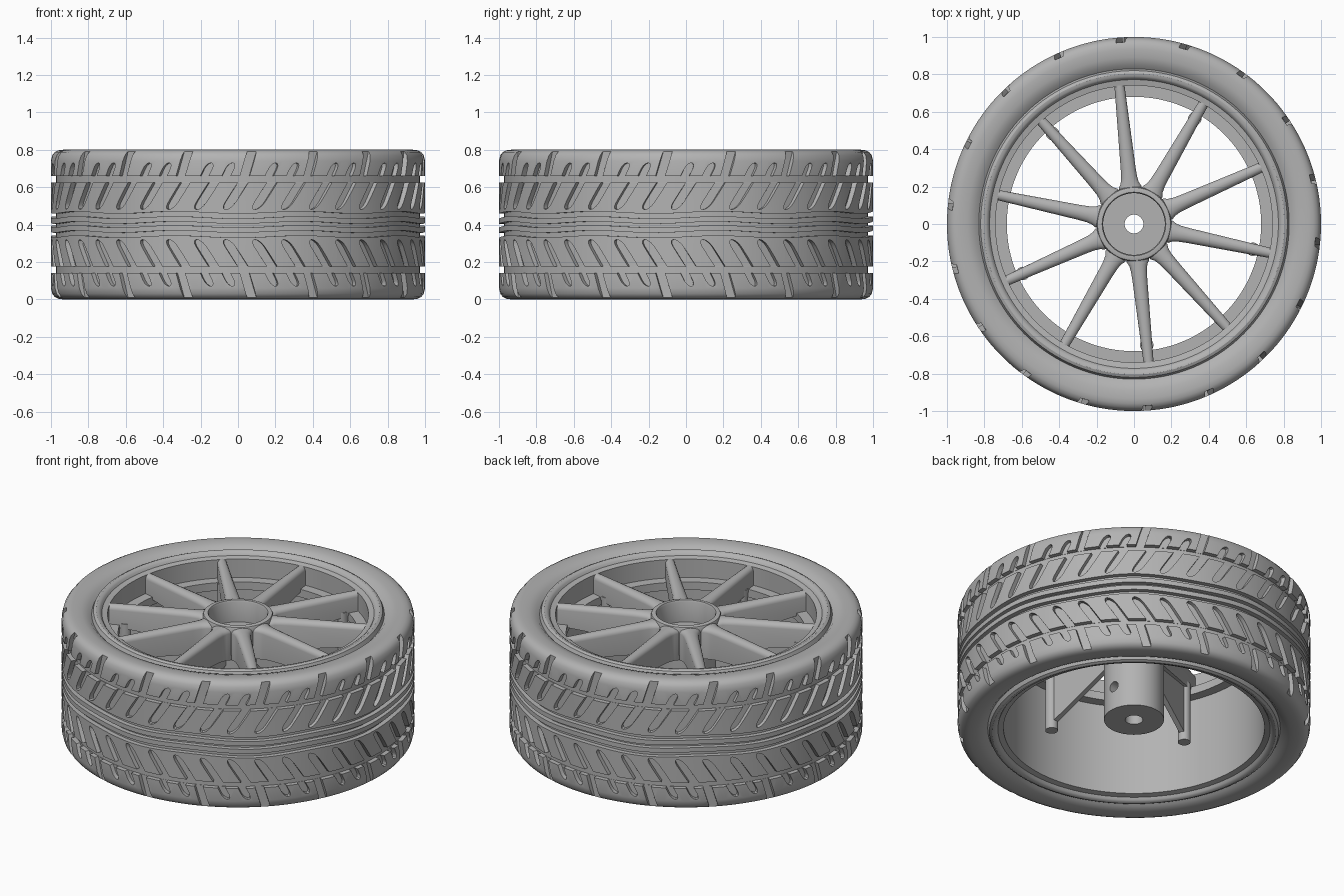
import bpy, bmesh
from math import sin, cos, pi, radians, exp

if "Cube" in bpy.data.objects:
    bpy.data.objects.remove(bpy.data.objects["Cube"])

HEIGHT = 0.8
MID = HEIGHT / 2

grey = bpy.data.materials.new("plain grey")
grey.use_nodes = True
COLOUR = (0.45, 0.45, 0.45, 1)
grey.diffuse_color = COLOUR
for node in grey.node_tree.nodes:
    if node.type == 'BSDF_PRINCIPLED':
        node.inputs["Base Color"].default_value = COLOUR
        node.inputs["Roughness"].default_value = 0.6


def finish(name, bm):
    bmesh.ops.recalc_face_normals(bm, faces=bm.faces)
    mesh = bpy.data.meshes.new(name)
    bm.to_mesh(mesh)
    bm.free()
    mesh.materials.append(grey)
    ob = bpy.data.objects.new(name, mesh)
    bpy.context.collection.objects.link(ob)
    return ob


def select(ob):
    bpy.ops.object.select_all(action='DESELECT')
    ob.select_set(True)
    bpy.context.view_layer.objects.active = ob


def smooth(ob):
    select(ob)
    bpy.ops.object.shade_smooth_by_angle(angle=radians(32))


def cut(ob, cutter):
    cutter.hide_render = True
    select(ob)
    mod = ob.modifiers.new("cut", 'BOOLEAN')
    mod.operation = 'DIFFERENCE'
    mod.solver = 'EXACT'
    mod.object = cutter
    bpy.ops.object.modifier_apply(modifier=mod.name)
    bpy.data.objects.remove(cutter)


def bridge(bm, loops, closed):
    """Skin a list of equal vertex rings; cap the ends unless closed."""
    count = len(loops)
    n = len(loops[0])
    for i in range(count if closed else count - 1):
        a, b = loops[i], loops[(i + 1) % count]
        for j in range(n):
            k = (j + 1) % n
            bm.faces.new((a[j], a[k], b[k], b[j]))
    if not closed:
        bm.faces.new(loops[0])
        bm.faces.new(loops[-1])


def lathe(name, profile, segments, wave=0.0):
    """Spin a closed (radius, height) profile; wave ripples the middle."""
    bm = bmesh.new()
    loops = []
    for i in range(segments):
        a = 2 * pi * i / segments
        ring = []
        for r, z in profile:
            dz = wave * sin(9 * a) if abs(z - MID) < 0.08 else 0
            ring.append(bm.verts.new((r * cos(a), r * sin(a), z + dz)))
        loops.append(ring)
    bridge(bm, loops, True)
    return finish(name, bm)


def mirrored(half):
    """Top half of a profile, followed by its mirror image below."""
    return half + [(r, HEIGHT - z) for r, z in reversed(half)]


def add_slot(bm, angle, z0, z1, width, lean, round_low, round_high, flip):
    """Slanted tread slot, as a prism sunk into the tread."""
    h = width / 2
    cap = width * 0.7
    outline = []
    for z, sign, is_round in ((z0, -1, round_low), (z1, 1, round_high)):
        if is_round:
            for i in range(7):
                t = pi * i / 6
                outline.append((sign * h * cos(t), z - sign * cap * (1 - sin(t))))
        else:
            outline += [(sign * h, z), (-sign * h, z)]
    loops = []
    for r in (0.974, 1.04):
        ring = []
        for s, z in outline:
            a = angle + s + lean * (z - z1)
            ring.append(bm.verts.new((r * cos(a), r * sin(a), HEIGHT - z if flip else z)))
        loops.append(ring)
    bridge(bm, loops, False)


# Tyre with ring grooves turned into its profile
FLOOR = 0.972
tyre_half = [(0.79, 0.74), (0.83, 0.765), (0.85, 0.785), (0.89, 0.797), (0.935, 0.8),
             (0.96, 0.797), (0.98, 0.787), (0.993, 0.77), (1, 0.74)]
for top, bottom in ((0.66, 0.624), (0.464, 0.438)):
    tyre_half += [(1, top), (FLOOR, top), (FLOOR, bottom), (1, bottom)]
tyre_half += [(1, 0.41), (FLOOR, 0.41)]
tyre = lathe("tyre", mirrored(tyre_half), 180, wave=0.006)

# Tread slots on both halves
bm = bmesh.new()
for flip in (False, True):
    for k in range(54):
        angle = radians(-85 + k * 20 / 3)
        if k % 3 == 0:
            add_slot(bm, angle, 0.645, 0.83, 0.05, 0.3, False, False, flip)
        else:
            add_slot(bm, angle, 0.645, 0.73, 0.045, 0.5, False, True, flip)
    for k in range(40):
        add_slot(bm, radians(-88 + k * 9), 0.48, 0.636, 0.055, 0.65, True, False, flip)
cut(tyre, finish("tread_cutter", bm))
smooth(tyre)

# Rim barrel with rolled lips and an inner shelf under the spokes
lip = [(0.74, 0.765), (0.772, 0.772), (0.78, 0.785), (0.79, 0.793),
       (0.805, 0.795), (0.82, 0.788), (0.83, 0.765), (0.8, 0.73)]
shelf = [(0.74, 0.6), (0.68, 0.6), (0.68, 0.65), (0.74, 0.65)]
smooth(lathe("rim", mirrored(lip) + shelf, 128))

# Hub with a deep recess on top and a through bore
hub = lathe("hub", [(0.05, 0.09), (0.17, 0.09), (0.17, 0.56), (0.2, 0.6), (0.2, 0.76),
                    (0.195, 0.772), (0.185, 0.775), (0.17, 0.775), (0.165, 0.765),
                    (0.165, 0.64), (0.05, 0.64)], 64)
bpy.ops.mesh.primitive_cylinder_add(vertices=24, radius=0.032, depth=0.2,
                                    location=(0.13 * cos(0.13), 0.13 * sin(0.13), 0.235),
                                    rotation=(0, pi / 2, 0.13))
cut(hub, bpy.context.object)
smooth(hub)

# Spokes: tapered ribs with a rounded top, flaring where they join the hub
STATIONS = [(0.172, 0.06, 0.57), (0.2, 0.06, 0.57), (0.22, 0.049, 0.575),
            (0.25, 0.043, 0.58), (0.3, 0.04, 0.59), (0.745, 0.027, 0.64)]
for k in range(10):
    angle = radians(24 + 36 * k)
    c, s = cos(angle), sin(angle)
    bm = bmesh.new()
    loops = []
    for r, w, low in STATIONS:
        round_h = 0.03
        section = [(w, low)]
        for i in range(9):
            t = pi * i / 8
            section.append((w * cos(t), 0.768 - round_h + round_h * sin(t)))
        section.append((-w, low))
        loops.append([bm.verts.new((r * c - y * s, r * s + y * c, z)) for y, z in section])
    bridge(bm, loops, False)
    smooth(finish(f"spoke_{k + 1}", bm))

# Posts and sloping gussets under every other spoke
for k in range(5):
    angle = radians(60 + 72 * k)
    c, s = cos(angle), sin(angle)
    bpy.ops.mesh.primitive_cylinder_add(vertices=24, radius=0.036, depth=0.38,
                                        location=(0.65 * c, 0.65 * s, 0.47))
    post = bpy.context.object
    post.name = f"post_{k + 1}"
    post.data.materials.append(grey)
    smooth(post)
    bm = bmesh.new()
    side = [(0.165, 0.62), (0.165, 0.52), (0.64, 0.32), (0.64, 0.65)]
    bridge(bm, [[bm.verts.new((r * c - y * s, r * s + y * c, z)) for r, z in side]
                for y in (-0.015, 0.015)], False)
    finish(f"gusset_{k + 1}", bm)
